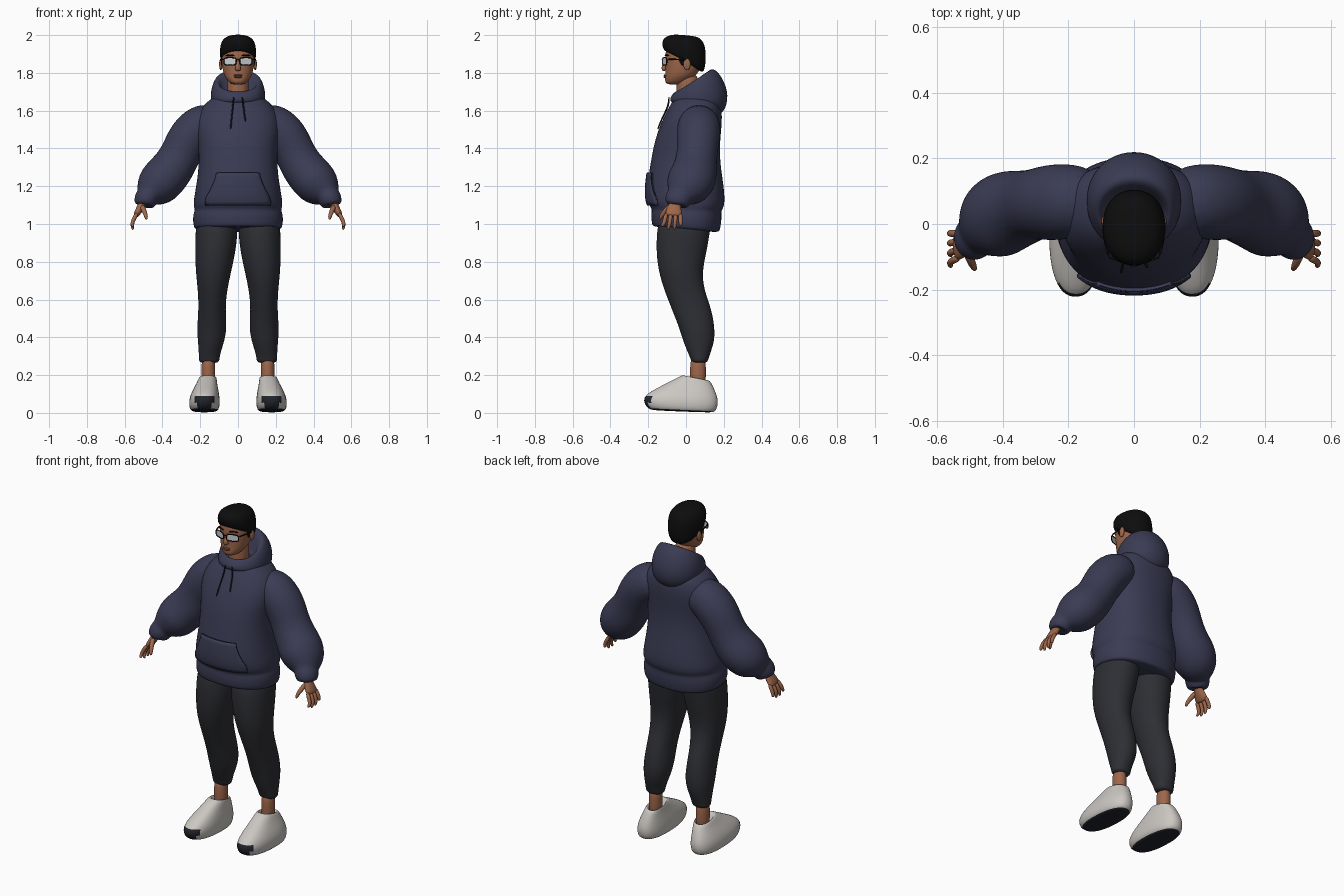
import bpy, bmesh
from math import sin, cos, pi
from mathutils import Vector
from mathutils.bvhtree import BVHTree

cube = bpy.data.objects.get("Cube")
if cube:
    bpy.data.objects.remove(cube, do_unlink=True)


def material(name, *rgb):
    m = bpy.data.materials.new(name)
    m.use_nodes = True
    m.diffuse_color = (*rgb, 1)
    bsdf = m.node_tree.nodes["Principled BSDF"]
    bsdf.inputs["Base Color"].default_value = (*rgb, 1)
    bsdf.inputs["Roughness"].default_value = 0.8
    return m


navy = material("navy_cloth", .043, .044, .088)
charcoal = material("charcoal_cloth", .027, .028, .034)
skin = material("warm_skin", .34, .135, .07)
black = material("black_hair", .004, .004, .004)
white = material("off_white_shoe", .60, .57, .54)
rubber = material("dark_rubber", .016, .018, .025)
glass = material("pale_lens", .60, .63, .65)
lip = material("lip_brown", .21, .065, .045)
cord = material("dark_cord", .012, .012, .022)


def finish(name, bm, mat, mirror=False, levels=2):
    bmesh.ops.recalc_face_normals(bm, faces=bm.faces)
    me = bpy.data.meshes.new(name)
    bm.to_mesh(me)
    bm.free()
    me.materials.append(mat)
    for p in me.polygons:
        p.use_smooth = True
    ob = bpy.data.objects.new(name, me)
    bpy.context.collection.objects.link(ob)
    if mirror:
        ob.modifiers.new("mirror", 'MIRROR').use_mirror_merge = False
    if levels:
        s = ob.modifiers.new("smooth", 'SUBSURF')
        s.levels = s.render_levels = levels
    return ob


def loft(name, rings, mat, mirror=False, levels=2, cyclic=False):
    bm = bmesh.new()
    loops = [[bm.verts.new(p) for p in r] for r in rings]
    n = len(loops[0])
    pairs = list(zip(loops, loops[1:]))
    if cyclic:
        pairs.append((loops[-1], loops[0]))
    else:
        bm.faces.new(loops[0])
        bm.faces.new(loops[-1])
    for a, b in pairs:
        for i in range(n):
            j = (i + 1) % n
            bm.faces.new((a[i], a[j], b[j], b[i]))
    return finish(name, bm, mat, mirror, levels)


def hull(name, rows, mat, power=.88, mirror=False, n=20):
    """Stacked rings; row = front z, back z, half width, front y, back y, centre x."""
    rings = []
    for zf, zb, hw, yf, yb, *cx in rows:
        ring = []
        for i in range(n):
            c, s = cos(2 * pi * i / n), sin(2 * pi * i / n)
            c, s = [(1 if v > 0 else -1) * abs(v) ** power * 1.015 for v in (c, s)]
            t = (s + 1) / 2
            ring.append(((cx[0] if cx else 0) + hw * c, yf + (yb - yf) * t, zf + (zb - zf) * t))
        rings.append(ring)
    return loft(name, rings, mat, mirror)


def tube(name, path, mat, mirror=True, n=8, levels=1, cyclic=False):
    """Tube along x, y, z, radius (and optional second radius)."""
    pts = [Vector(p[:3]) for p in path]
    rings = []
    for i, p in enumerate(path):
        k = len(pts)
        a = pts[i - 1] if i or cyclic else pts[0]
        b = pts[(i + 1) % k] if i < k - 1 or cyclic else pts[-1]
        t = (b - a).normalized()
        ref = Vector((0, 0, 1)) if abs(t.y) > .85 else Vector((0, 1, 0))
        u = (ref - t * ref.dot(t)).normalized()
        v = t.cross(u)
        rings.append([pts[i] + u * p[3] * cos(2 * pi * j / n) + v * p[-1] * sin(2 * pi * j / n)
                      for j in range(n)])
    return loft(name, rings, mat, mirror, levels, cyclic)


def ball(name, loc, size, mat, mirror=False):
    bm = bmesh.new()
    bmesh.ops.create_uvsphere(bm, u_segments=16, v_segments=10, radius=1)
    bmesh.ops.scale(bm, vec=size, verts=bm.verts)
    bmesh.ops.translate(bm, vec=loc, verts=bm.verts)
    return finish(name, bm, mat, mirror, 0)


# Hoodie body with gathered hem
torso = hull("hoodie_body", [
    (.985, .955, .215, -.165, .165), (.99, .96, .235, -.18, .18), (1.055, 1.04, .24, -.185, .19),
    (1.08, 1.07, .224, -.177, .183), (1.105, 1.095, .24, -.202, .207), (1.2, 1.2, .22, -.207, .2),
    (1.32, 1.32, .205, -.187, .18), (1.43, 1.43, .21, -.168, .178), (1.53, 1.53, .23, -.135, .19),
    (1.61, 1.61, .2, -.095, .19), (1.66, 1.66, .15, -.065, .17), (1.7, 1.7, .08, -.03, .12)], navy)

# Puffed sleeves and cuffs
tube("sleeve", [
    (.1, .07, 1.55, .09), (.19, .07, 1.53, .118), (.26, .065, 1.46, .118), (.3, .06, 1.38, .108),
    (.335, .05, 1.31, .115), (.385, .04, 1.25, .13, .122), (.43, .01, 1.2, .128, .118),
    (.465, -.02, 1.165, .092, .085), (.477, -.032, 1.148, .07, .062), (.487, -.042, 1.133, .072, .064),
    (.5, -.055, 1.105, .062, .055), (.5, -.055, 1.1, .04)], navy, n=16, levels=2)

# Folded hood behind the neck
hull("hood", [
    (1.63, 1.56, .09, -.06, .14), (1.65, 1.59, .14, -.085, .205), (1.675, 1.68, .147, -.082, .228),
    (1.695, 1.775, .137, -.063, .195), (1.705, 1.83, .117, -.05, .145), (1.69, 1.81, .095, -.045, .11),
    (1.62, 1.68, .07, -.03, .07)], navy, .97)

# Front pocket laid over the body
bpy.context.view_layer.update()
surface = BVHTree.FromObject(torso, bpy.context.evaluated_depsgraph_get())


def on_front(x, z, gap):
    hit = surface.ray_cast(Vector((x, -1, z)), Vector((0, 1, 0)))[0]
    return (x, hit.y - gap, z)


def pocket_half(t):
    return .112 + .058 * min(1, t * 1.25) ** 1.4


bm = bmesh.new()
rows, cols = 9, 16
grid = [[bm.verts.new(on_front(pocket_half(r / rows) * (2 * c / cols - 1), 1.27 - .17 * r / rows, .007))
         for c in range(cols + 1)] for r in range(rows + 1)]
for r in range(rows):
    for c in range(cols):
        bm.faces.new((grid[r][c], grid[r + 1][c], grid[r + 1][c + 1], grid[r][c + 1]))
pocket = finish("front_pocket", bm, navy, levels=0)
solid = pocket.modifiers.new("thickness", 'SOLIDIFY')
solid.thickness, solid.offset = .014, 0
tube("pocket_opening", [(*on_front(pocket_half(t / 8), 1.27 - .17 * t / 8, .01), .004) for t in range(8)],
     cord)
tube("pocket_seam", [(*on_front(.112 * t / 4, 1.27, .011), .002) for t in range(-4, 5)], cord, False)

# Drawstrings
for side, end in ((-1, 1.5), (1, 1.54)):
    name = "right_drawstring" if side < 0 else "left_drawstring"
    path = [(side * (.022 + .018 * t / 5), -.09 - .065 * (1.665 - z), z, .0045)
            for t, z in ((t, 1.675 + (end - 1.675) * t / 5) for t in range(6))]
    path = [(x, min(y, on_front(x, z, .008)[1]), z, r) for x, y, z, r in path]
    tube(name, path, cord, False)

# Tapered trousers
hull("trouser_leg", [(z, z, hw, yf, yb, cx) for z, cx, hw, yf, yb in [
    (1.05, .11, .105, -.14, .14), (.95, .114, .112, -.155, .125), (.85, .12, .106, -.157, .108),
    (.75, .13, .094, -.145, .085), (.65, .135, .077, -.115, .095), (.55, .138, .07, -.075, .135),
    (.45, .138, .079, -.035, .152), (.38, .142, .07, -.015, .15), (.32, .15, .057, .01, .13),
    (.285, .153, .055, .025, .118), (.262, .153, .05, .03, .112)]], charcoal, .95, True)

# Ankles and neck
hull("ankle", [(z, z, .036, .022, .105, .157) for z in (.3, .22, .12)], skin, 1, True)
hull("neck", [(z, z, .056, -.05, .065) for z in (1.6, 1.68, 1.73, 1.8)], skin, 1)

# Shoes with dark outsoles
shoe = hull("shoe", [
    (.012, .002, .05, -.16, .12, .178), (.02, .004, .073, -.2, .15, .178),
    (.055, .03, .081, -.222, .165, .178), (.09, .07, .079, -.22, .168, .177),
    (.125, .11, .068, -.165, .155, .172), (.165, .145, .054, -.085, .14, .165),
    (.2, .172, .046, -.02, .125, .16), (.2, .175, .04, -.005, .11, .158),
    (.15, .13, .03, .025, .09, .157)], white, .85, True, 28)
shoe.data.materials.append(rubber)
for p in shoe.data.polygons:
    toe = p.center.y < -.19 and p.center.z < .075 and abs(p.center.x - .175) < .05
    if (p.normal.z < -.55 and p.center.z < .04) or toe:
        p.material_index = 1

# Hands
tube("palm", [(.495, -.05, 1.13, .032, .026), (.507, -.058, 1.105, .03, .022), (.52, -.063, 1.08, .042, .021),
              (.535, -.066, 1.055, .048, .018), (.543, -.067, 1.04, .042, .014)], skin, n=10)
for i, finger in enumerate(("index", "middle", "ring", "little")):
    y = -.102 + .024 * i
    tip = y - .03 + .011 * i
    low = (.985, .967, .968, .988)[i]
    tube(finger + "_finger", [(.532, y, 1.06, .012), (.553, (y * 2 + tip) / 3, 1.025, .012),
                              (.562, (y + tip) / 2, 1, .011), (.556, tip, low, .008)], skin)
tube("thumb", [(.51, -.075, 1.1, .015), (.5, -.105, 1.075, .015), (.489, -.128, 1.05, .012),
               (.483, -.14, 1.022, .008)], skin)

# Head and face
hull("head", [(z, z, hw, yf, yb) for z, hw, yf, yb in [
    (1.738, .025, -.092, -.03), (1.747, .045, -.11, 0), (1.775, .067, -.111, .04), (1.8, .078, -.108, .065),
    (1.85, .086, -.109, .085), (1.9, .089, -.11, .09), (1.95, .08, -.1, .085), (1.98, .05, -.07, .06)]],
    skin, .92)
tube("nose", [(0, -.1, 1.875, .01, .009), (0, -.112, 1.85, .011), (0, -.12, 1.825, .015, .017),
              (0, -.112, 1.81, .012, .018)], skin, False)
ball("ear", (.091, .005, 1.845), (.009, .019, .031), skin, True)
ball("upper_lip", (0, -.109, 1.787), (.024, .009, .005), lip)
ball("lower_lip", (0, -.109, 1.778), (.021, .01, .006), lip)
tube("eyebrow", [(.016, -.111, 1.89, .004), (.042, -.107, 1.897, .005), (.068, -.088, 1.89, .003)], black)

# Short hair
hull("hair", [
    (1.918, 1.8, .07, -.09, .08), (1.913, 1.808, .089, -.112, .095), (1.93, 1.85, .096, -.121, .104),
    (1.96, 1.91, .096, -.128, .105), (1.988, 1.965, .083, -.115, .095), (2.002, 1.99, .05, -.08, .065),
    (2.003, 1.996, .02, -.04, .03)], black, .92)
tube("sideburn", [(.086, -.028, 1.89, .018, .006), (.087, -.022, 1.86, .013, .005),
                  (.085, -.018, 1.838, .007, .003)], black)

# Glasses
outline = []
for i in range(20):
    c, s = cos(2 * pi * i / 20), sin(2 * pi * i / 20)
    x = .042 + .033 * (1 if c > 0 else -1) * abs(c) ** .55
    z = 1.861 + .02 * (1 if s > 0 else -1) * abs(s) ** .55
    outline.append((x, -.128 + .35 * x, z))
bm = bmesh.new()
bm.faces.new([bm.verts.new(p) for p in outline])
finish("lens", bm, glass, True, 0)
tube("glasses_rim", [(*p, .0035) for p in outline], black, n=6, cyclic=True)
tube("glasses_bridge", [(-.011, -.125, 1.868, .003), (0, -.128, 1.871, .003), (.011, -.125, 1.868, .003)],
     black, False)
tube("glasses_temple", [(.075, -.102, 1.872, .004), (.089, -.06, 1.872, .004), (.095, .01, 1.868, .004)],
     black)
